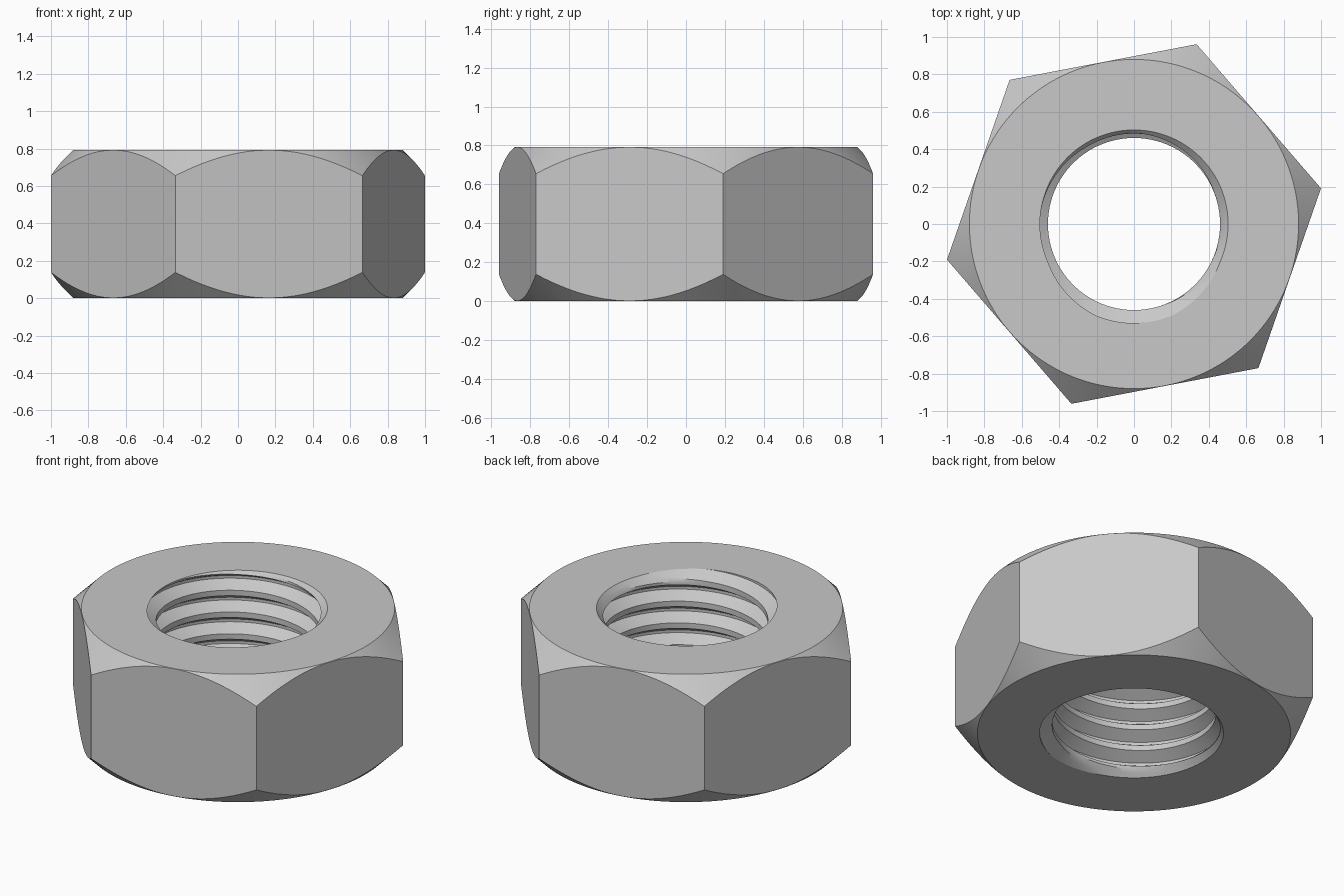
import bpy
import bmesh
from math import cos, sin, pi, radians

cube = bpy.data.objects.get("Cube")
if cube:
    bpy.data.objects.remove(cube, do_unlink=True)

# Main dimensions
HEIGHT = 0.793
APOTHEM = 0.8815
FACE_RADIUS = 0.88       # round flat on top and bottom
MINOR, DEPTH = 0.46, 0.07
MOUTH = 0.503            # countersink radius
PITCH = 0.135
TWIST = radians(10.8)
COLUMNS = 144            # multiple of six, so corners stay crisp
PHASE = (HEIGHT / PITCH + 0.25) % 1
ROWS = (-0.375, -0.27, -0.17, -0.0625, 0.0625, 0.17, 0.27, 0.375, 0.5)


def hole_radius(angle, z):
    """Helical groove with flat crest and root, opened by a countersink."""
    t = (z / PITCH - angle / (2 * pi) - PHASE) % 1
    d = min(t, 1 - t)
    groove = min(1, max(0, (0.375 - d) / 0.3125))
    countersink = MOUTH - min(z, HEIGHT - z)
    return max(MINOR + DEPTH * groove, countersink)


def section(i):
    """Closed radial section of the nut: threaded bore, then outer body."""
    turn = i / COLUMNS + TWIST / (2 * pi)
    angle = turn * 2 * pi
    points = []
    for k in range(-3, int(HEIGHT / PITCH) + 3):
        for row in ROWS:
            z = min(HEIGHT, max(0, PITCH * (k + row + turn + PHASE)))
            points.append((hole_radius(angle, z), z))
    side = (angle - TWIST) % (pi / 3) - pi / 6
    hexagon = APOTHEM / cos(side)
    drop = hexagon - FACE_RADIUS
    points += [(FACE_RADIUS, HEIGHT), (hexagon, HEIGHT - drop),
               (hexagon, drop), (FACE_RADIUS, 0)]
    return [(r * cos(angle), r * sin(angle), z) for r, z in points]


# Nut body swept around the axis
bm = bmesh.new()
rings = [[bm.verts.new(p) for p in section(i)] for i in range(COLUMNS + 1)]
for a, b in zip(rings, rings[1:]):
    for j in range(len(a)):
        n = (j + 1) % len(a)
        bm.faces.new((a[j], b[j], b[n], a[n]))
bmesh.ops.remove_doubles(bm, verts=bm.verts[:], dist=0.00002)
bmesh.ops.recalc_face_normals(bm, faces=bm.faces[:])
mesh = bpy.data.meshes.new("hex_nut")
bm.to_mesh(mesh)
bm.free()
nut = bpy.data.objects.new("hex_nut", mesh)
bpy.context.collection.objects.link(nut)

# Plain grey metal
grey = bpy.data.materials.new("light_grey")
grey.use_nodes = True
colour = (0.58, 0.58, 0.58, 1)
grey.diffuse_color = colour
grey.node_tree.nodes["Principled BSDF"].inputs["Base Color"].default_value = colour
mesh.materials.append(grey)

# Smooth round surfaces, sharp edges
bpy.ops.object.select_all(action="DESELECT")
nut.select_set(True)
bpy.context.view_layer.objects.active = nut
bpy.ops.object.shade_smooth_by_angle(angle=radians(30))
